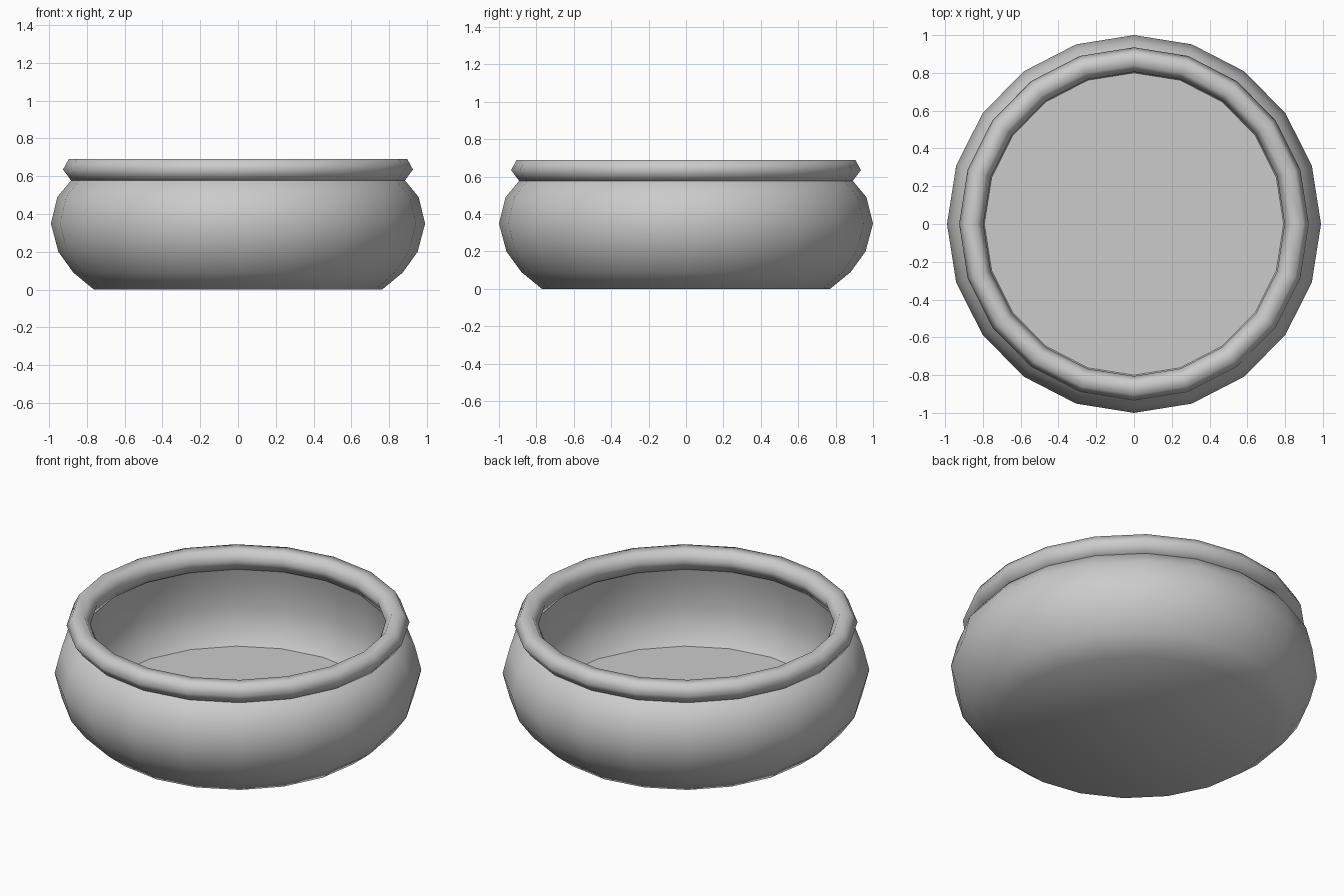
import bpy, bmesh
from math import sin, cos, tau, radians

SIDES = 20

if "Cube" in bpy.data.objects:
    bpy.data.objects.remove(bpy.data.objects["Cube"])

grey = bpy.data.materials.new("stone grey")
grey.use_nodes = True
color = (0.6, 0.6, 0.6, 1)
grey.diffuse_color = color
grey.node_tree.nodes["Principled BSDF"].inputs["Base Color"].default_value = color


def lathe(name, profile, closed, smooth_angle):
    """Turn a (radius, height) profile around z; open profiles get end caps."""
    bm = bmesh.new()
    rings = [[bm.verts.new((0.99 * r * cos(tau * i / SIDES), r * sin(tau * i / SIDES), z))
              for i in range(SIDES)] for r, z in profile]
    pairs = list(zip(rings, rings[1:]))
    if closed:
        pairs.append((rings[-1], rings[0]))
    else:
        bm.faces.new(rings[0][::-1])
        bm.faces.new(rings[-1])
    for low, high in pairs:
        for i in range(SIDES):
            j = (i + 1) % SIDES
            bm.faces.new((low[i], low[j], high[j], high[i]))
    bmesh.ops.recalc_face_normals(bm, faces=bm.faces)
    mesh = bpy.data.meshes.new(name)
    bm.to_mesh(mesh)
    bm.free()
    mesh.materials.append(grey)
    obj = bpy.data.objects.new(name, mesh)
    bpy.context.collection.objects.link(obj)
    bpy.ops.object.select_all(action="DESELECT")
    obj.select_set(True)
    bpy.context.view_layer.objects.active = obj
    bpy.ops.object.shade_smooth_by_angle(angle=radians(smooth_angle))
    return obj


# Bulging bowl: outer wall up, inner wall down to the flat floor
lathe("bowl_body", [(0.77, 0), (0.88, 0.09), (0.96, 0.2), (1.0, 0.35), (0.965, 0.49),
                    (0.89, 0.58), (0.83, 0.6), (0.86, 0.48), (0.87, 0.33),
                    (0.85, 0.2), (0.8, 0.13)], False, 50)

# Rolled lip around the opening
lathe("bowl_rim", [(0.89, 0.575), (0.935, 0.635), (0.905, 0.69), (0.84, 0.69),
                   (0.805, 0.64), (0.83, 0.575)], True, 80)
